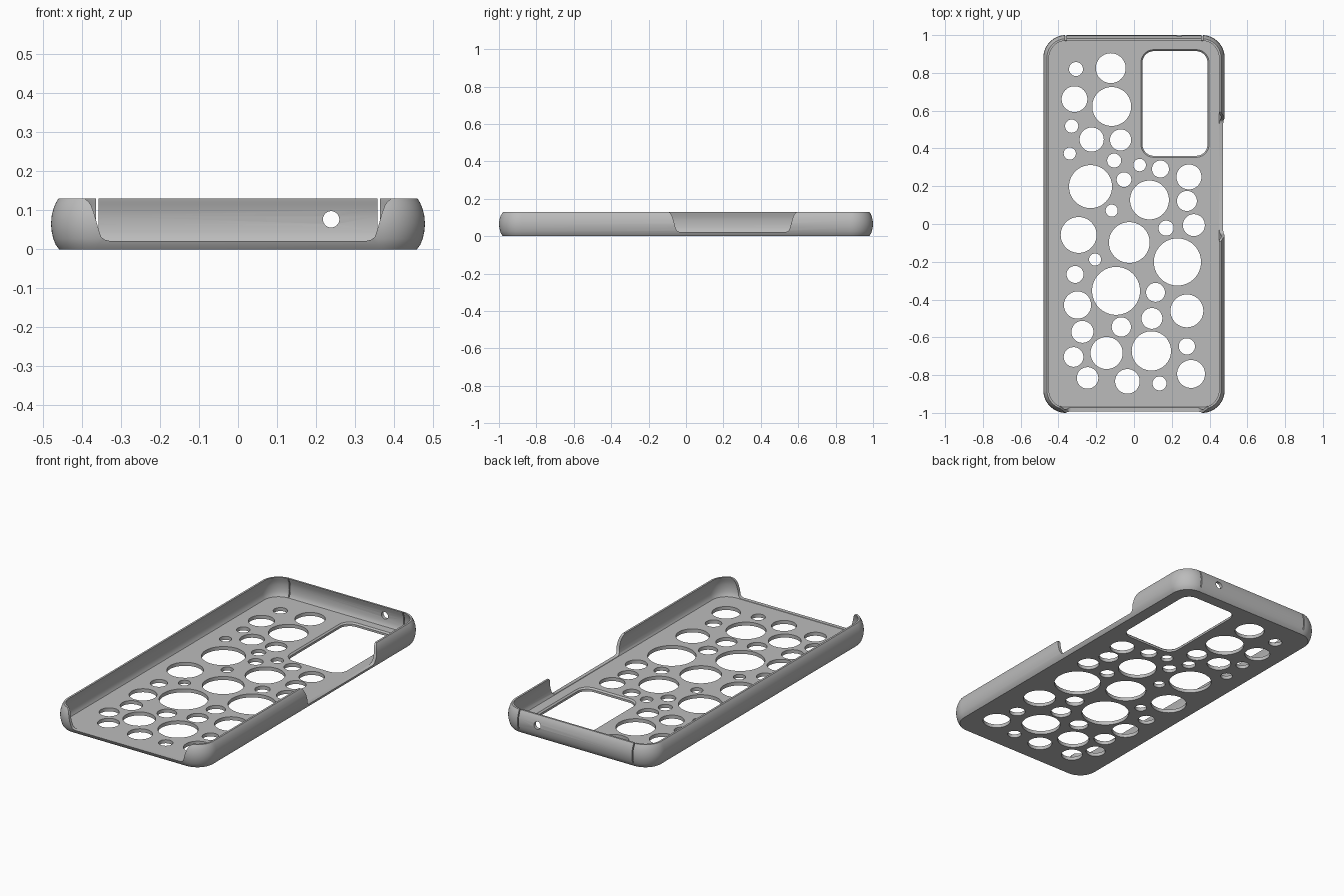
import bpy, bmesh
from math import sin, cos, pi, radians
from mathutils import Vector

cube = bpy.data.objects.get("Cube")
if cube:
    bpy.data.objects.remove(cube, do_unlink=True)

HALF_X, HALF_Y, HEIGHT, FLOOR, CORNER = 0.48, 1.0, 0.13, 0.02, 0.12


def loft(bm, rings):
    """Skin a stack of equal-length rings and cap both ends."""
    rows = [[bm.verts.new(p) for p in ring] for ring in rings]
    n = len(rows[0])
    for low, high in zip(rows, rows[1:]):
        for i in range(n):
            j = (i + 1) % n
            bm.faces.new((low[i], low[j], high[j], high[i]))
    bm.faces.new(rows[0][::-1])
    bm.faces.new(rows[-1])


def rounded_rect(cx, cy, hx, hy, r, z, steps=14):
    """Ring of points around a rectangle with round corners."""
    ring = []
    for k, (sx, sy) in enumerate([(1, 1), (-1, 1), (-1, -1), (1, -1)]):
        for s in range(steps + 1):
            a = (k + s / steps) * pi / 2
            ring.append((cx + sx * (hx - r) + r * cos(a),
                         cy + sy * (hy - r) + r * sin(a), z))
    return ring


def cylinder(bm, start, end, radius, u, v, sides=56):
    """Round bar from start to end, its circle lying in the u, v plane."""
    angles = [2 * pi * i / sides for i in range(sides)]
    loft(bm, [[Vector(c) + radius * (cos(a) * Vector(u) + sin(a) * Vector(v))
               for a in angles] for c in (start, end)])


def flared_notch(bm, half_width, place, near, far):
    """Wall opening that widens to the rim; place maps (along, depth, z)."""
    flare = [(-0.004, 0.022), (0.008, 0.025), (0.016, 0.032), (0.021, 0.045),
             (0.028, 0.07), (0.035, 0.095), (0.042, 0.113), (0.049, 0.123),
             (0.058, 0.13), (0.058, 0.2)]
    side = [(half_width + w, z) for w, z in flare]
    outline = side + [(-w, z) for w, z in reversed(side)]
    loft(bm, [[place(w, d, z) for w, z in outline] for d in (near, far)])


def finish(bm, name):
    bmesh.ops.recalc_face_normals(bm, faces=bm.faces)
    mesh = bpy.data.meshes.new(name)
    bm.to_mesh(mesh)
    bm.free()
    obj = bpy.data.objects.new(name, mesh)
    bpy.context.collection.objects.link(obj)
    return obj


# Shell: bowed outer wall, thin rim, hollow inside (inset, height)
section = [(0.021, 0), (0.012, 0.012), (0.006, 0.027), (0.002, 0.045),
           (0, 0.065), (0.002, 0.087), (0.007, 0.106), (0.013, 0.12),
           (0.019, HEIGHT), (0.03, HEIGHT), (0.027, 0.118), (0.022, 0.105),
           (0.019, 0.085), (0.018, 0.065), (0.02, 0.045), (0.024, 0.03),
           (0.03, FLOOR)]
bm = bmesh.new()
loft(bm, [rounded_rect(0, 0, HALF_X - i, HALF_Y - i, CORNER - i, z)
          for i, z in section])
case = finish(bm, "phone_case")

# Round holes through the back plate: x, y, radius in thousandths
HOLES = [
    (-307, 820, 37), (-123, 825, 79), (-315, 661, 68), (-118, 622, 103),
    (-330, 518, 35), (-224, 447, 64), (-71, 445, 56), (-340, 373, 32),
    (-105, 336, 37), (30, 312, 33), (140, 291, 45), (-53, 235, 39),
    (-230, 198, 114), (291, 249, 66), (82, 127, 103), (280, 122, 53),
    (-118, 71, 32), (317, -6, 58), (170, -22, 40), (-293, -58, 95),
    (-25, -98, 108), (-206, -188, 32), (230, -201, 125), (-312, -267, 45),
    (-95, -354, 127), (114, -362, 50), (-299, -429, 72), (280, -460, 87),
    (95, -500, 55), (-67, -545, 51), (-273, -571, 58), (-145, -683, 85),
    (92, -672, 104), (280, -648, 43), (-320, -704, 52), (-246, -815, 57),
    (-35, -833, 65), (135, -844, 37), (302, -794, 74)]
bm = bmesh.new()
X, Y, Z = (1, 0, 0), (0, 1, 0), (0, 0, 1)
for hole in HOLES:
    x, y, r = (n / 1000 for n in hole)
    cylinder(bm, (x, y, -0.05), (x, y, 0.06), r, X, Y)

# Camera window, with a slight chamfer on the inner edge
loft(bm, [rounded_rect(0.217, 0.638, 0.172 + g, 0.277 + g, 0.06 + g, z)
          for g, z in [(0, -0.05), (0, 0.012), (0.008, FLOOR), (0.008, 0.06)]])

# Open front end and the button opening on the left side
flared_notch(bm, 0.335, lambda w, d, z: (w, d, z), -1.1, -0.9)
flared_notch(bm, 0.285, lambda w, d, z: (d, 0.25 + w, z), 0.43, 0.55)

# Microphone hole and the two relief slits in the back wall
cylinder(bm, (0.239, 0.94, 0.077), (0.239, 1.1, 0.077), 0.021, X, Z)
for side in (-1, 1):
    loft(bm, [[(side * 0.361 + w, y, z) for w, y in
               [(-0.003, 0.93), (0.003, 0.93), (0.003, 1.1), (-0.003, 1.1)]]
              for z in (0.022, 0.2)])
cutter = finish(bm, "opening_cutter")
cutter.hide_render = True

# Cut all openings
cut = case.modifiers.new("openings", 'BOOLEAN')
cut.operation = 'DIFFERENCE'
cut.solver = 'EXACT'
cut.object = cutter
bpy.ops.object.select_all(action='DESELECT')
case.select_set(True)
bpy.context.view_layer.objects.active = case
bpy.ops.object.modifier_apply(modifier=cut.name)
bpy.data.objects.remove(cutter, do_unlink=True)

# Single grey material
grey = bpy.data.materials.new("plain_grey")
grey.use_nodes = True
colour = (0.5, 0.5, 0.5, 1)
grey.diffuse_color = colour
grey.node_tree.nodes["Principled BSDF"].inputs["Base Color"].default_value = colour
case.data.materials.clear()
case.data.materials.append(grey)
bpy.ops.object.shade_smooth_by_angle(angle=radians(30))
